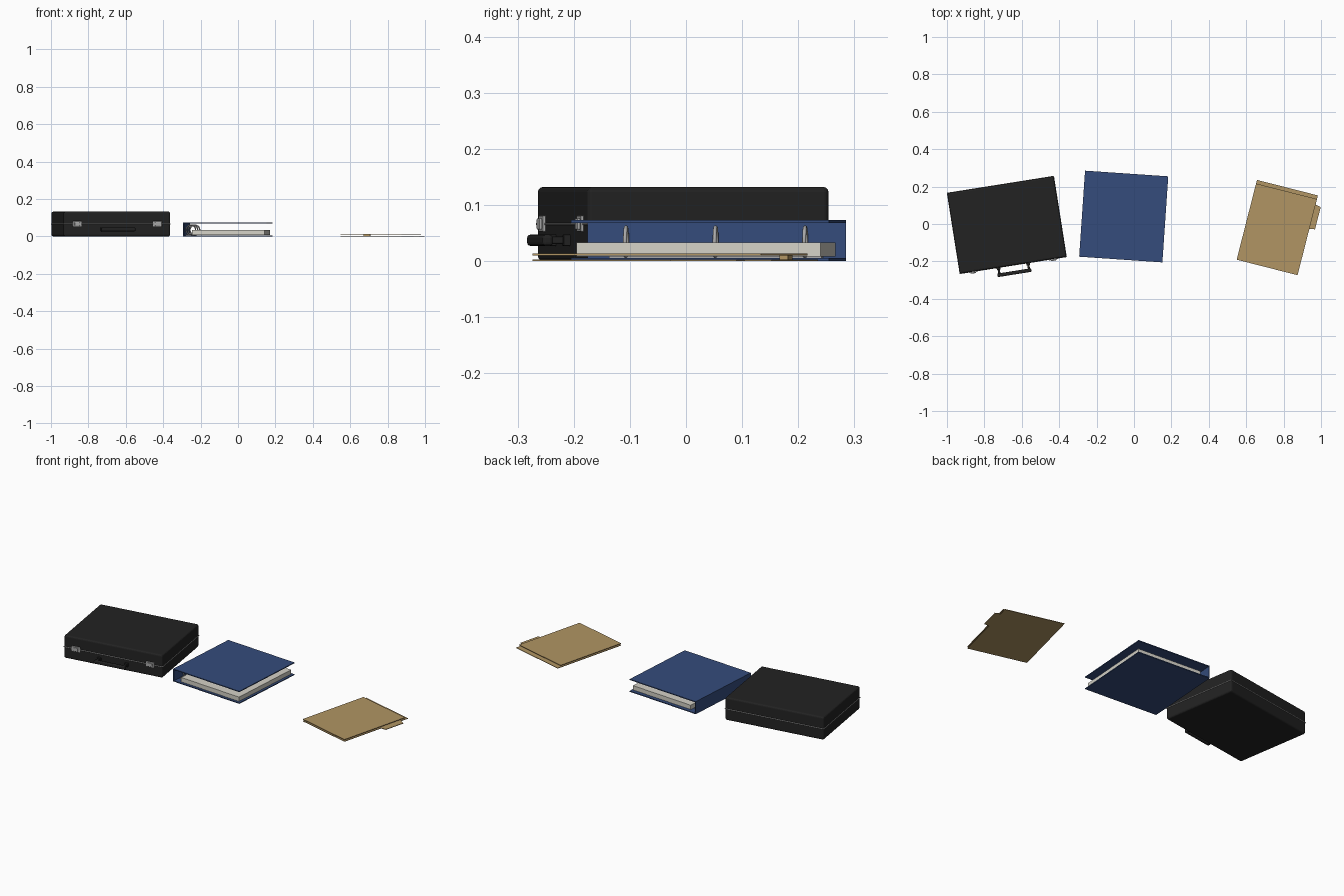
import bpy, bmesh, math
from mathutils import Matrix, Vector

cube = bpy.data.objects.get("Cube")
if cube:
    bpy.data.objects.remove(cube, do_unlink=True)


def material(name, rgb):
    m = bpy.data.materials.new(name)
    m.use_nodes = True
    color = (*rgb, 1.0)
    m.diffuse_color = color
    m.node_tree.nodes["Principled BSDF"].inputs["Base Color"].default_value = color
    return m


black = material("black leather", (0.016, 0.016, 0.016))
metal = material("grey metal", (0.4, 0.4, 0.4))
blue = material("blue cover", (0.035, 0.072, 0.2))
white = material("white paper", (0.66, 0.64, 0.57))
tan = material("tan card", (0.44, 0.3, 0.125))


def frame(x, y, degrees):
    return Matrix.Translation((x, y, 0)) @ Matrix.Rotation(math.radians(degrees), 4, "Z")


def finish(name, bm, mat, place, smooth=False):
    mesh = bpy.data.meshes.new(name)
    bmesh.ops.recalc_face_normals(bm, faces=bm.faces)
    bm.to_mesh(mesh)
    bm.free()
    mesh.materials.append(mat)
    for p in mesh.polygons:
        p.use_smooth = smooth
    ob = bpy.data.objects.new(name, mesh)
    ob.matrix_world = place
    bpy.context.collection.objects.link(ob)
    return ob


def box(name, place, lo, hi, mat, bevel=0.0, segments=3):
    """Box between two corners, with optional rounded edges."""
    lo, hi = Vector(lo), Vector(hi)
    bm = bmesh.new()
    bmesh.ops.create_cube(bm, size=1)
    bmesh.ops.scale(bm, vec=hi - lo, verts=bm.verts)
    ob = finish(name, bm, mat, place @ Matrix.Translation((lo + hi) / 2))
    if bevel:
        mod = ob.modifiers.new("rounded edges", "BEVEL")
        mod.width, mod.segments = bevel, segments
    return ob


def sheet(name, place, outline, z, thickness, mat):
    """Flat outline extruded upward."""
    bm = bmesh.new()
    face = bm.faces.new([bm.verts.new((x, y, z)) for x, y in outline])
    ext = bmesh.ops.extrude_face_region(bm, geom=[face])
    verts = [v for v in ext["geom"] if isinstance(v, bmesh.types.BMVert)]
    bmesh.ops.translate(bm, vec=(0, 0, thickness), verts=verts)
    return finish(name, bm, mat, place)


def tube(name, place, points, radius, mat, closed=False):
    """Round bar following a path."""
    cu = bpy.data.curves.new(name, "CURVE")
    cu.dimensions = "3D"
    cu.bevel_depth, cu.bevel_resolution = radius, 3
    cu.use_fill_caps = True
    sp = cu.splines.new("POLY")
    sp.points.add(len(points) - 1)
    for p, co in zip(sp.points, points):
        p.co = (*co, 1)
    sp.use_cyclic_u = closed
    cu.materials.append(mat)
    ob = bpy.data.objects.new(name, cu)
    ob.matrix_world = place
    bpy.context.collection.objects.link(ob)
    return ob


# Briefcase: two rounded shells joined by a metal trim
case = frame(-0.68, -0.005, 9)
W, D, H = 0.288, 0.218, 0.132
box("briefcase_body", case, (-W, -D, 0), (W, D, H), black, 0.009)
box("briefcase_trim", case, (-W - 0.002, -D - 0.002, 0.064),
    (W + 0.002, D + 0.002, 0.068), metal, 0.001, 1)

# Latches and handle mounts, mirrored left and right
for side, s in (("right", -1), ("left", 1)):
    cx = 0.217 * s
    box(side + "_latch_plate", case, (cx - 0.024, -D - 0.005, 0.052),
        (cx + 0.024, -D + 0.002, 0.081), metal, 0.002, 2)
    box(side + "_latch_clasp", case, (cx - 0.014, -D - 0.010, 0.056),
        (cx + 0.014, -D - 0.004, 0.076), metal, 0.002, 2)
    hx = 0.08 * s
    box(side + "_handle_mount", case, (hx - 0.01, -D - 0.012, 0.027),
        (hx + 0.01, -D + 0.002, 0.047), black, 0.002, 2)
    box(side + "_handle_arm", case, (hx - 0.006, -0.256, 0.030),
        (hx + 0.006, -D - 0.01, 0.044), black, 0.003, 2)
box("handle_grip", case, (-0.092, -0.268, 0.027), (0.092, -0.249, 0.047), black, 0.006)

# Binder: spine along one side with two covers
binder = frame(-0.055, 0.04, -3.9)
bw, bd, bh, t = 0.223, 0.2305, 0.073, 0.005
box("binder_back_cover", binder, (-bw, -bd, 0), (bw, bd, t), blue)
box("binder_front_cover", binder, (-bw, -bd, bh - t), (bw, bd, bh), blue)
box("binder_spine", binder, (-bw, -bd, t), (-bw + t, bd, bh - t), blue)
box("paper_stack", binder, (-0.177, -0.221, 0.008), (0.213, 0.215, 0.033), white)
box("ring_plate", binder, (-0.212, -0.19, t), (-0.18, 0.19, 0.009), metal)
for i, y in enumerate((-0.16, 0, 0.16)):
    turn = [math.tau * k / 32 for k in range(32)]
    ring = [(-0.187 + 0.026 * math.cos(a), y, 0.034 + 0.026 * math.sin(a)) for a in turn]
    tube(f"binder_ring_{i + 1}", binder, ring, 0.0035, metal, True)

# Folder: lower leaf with a side tab, shorter upper leaf
folder = frame(0.766, -0.019, -14.3)
fw, fd = 0.168, 0.22
lower = [(-fw, -fd), (fw, -fd), (fw, 0.034), (0.198, 0.041), (0.198, 0.163),
         (fw, 0.17), (fw, fd), (-fw, fd)]
upper = [(-fw, -fd), (fw, -fd), (fw, 0.2), (-fw, 0.2)]
sheet("folder_lower_leaf", folder, lower, 0, 0.003, tan)
sheet("folder_upper_leaf", folder, upper, 0.010, 0.003, tan)
box("folder_fastener", folder, (-0.14, 0.165, 0.003), (-0.105, 0.18, 0.010), tan)
